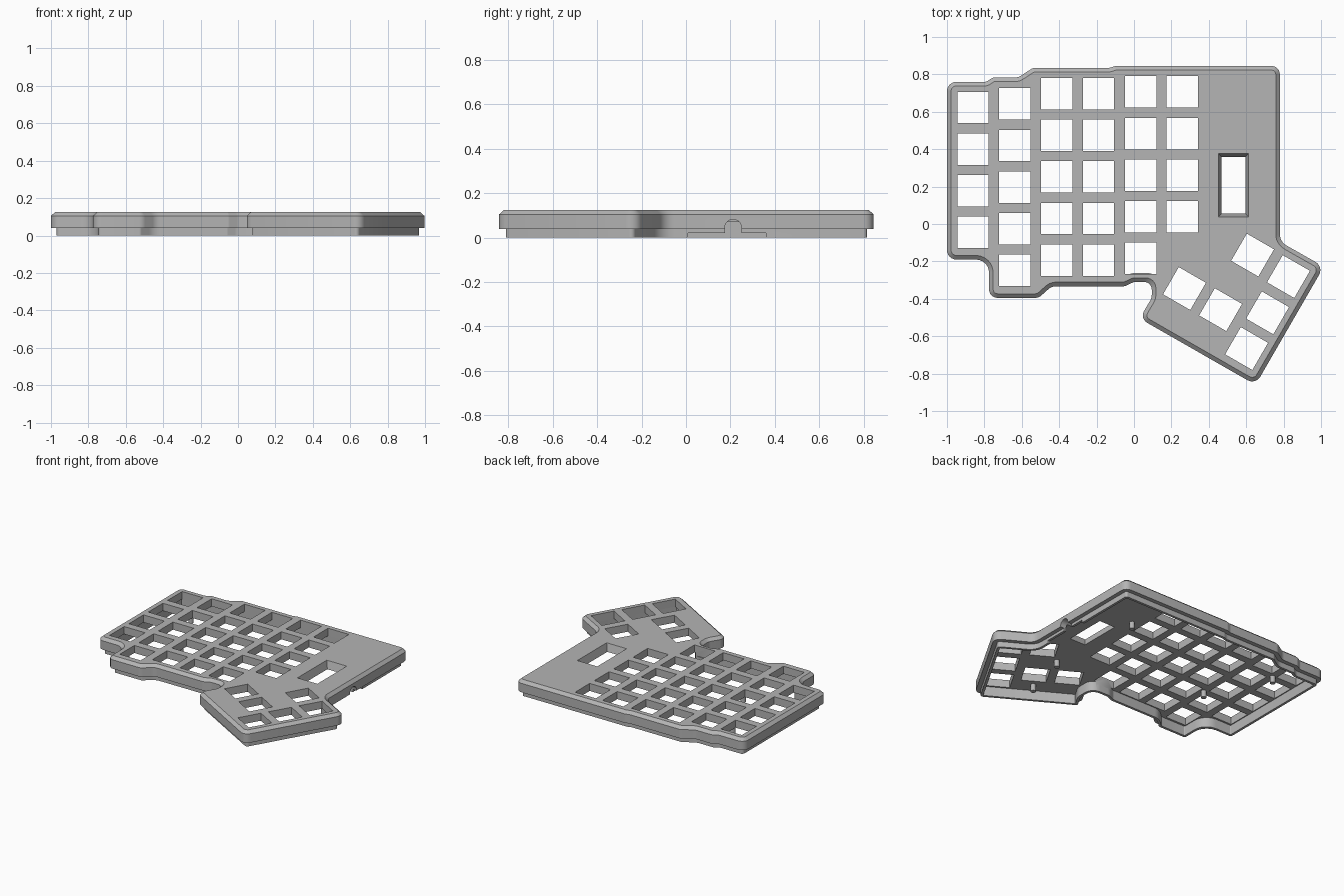
import bpy, bmesh, math
from mathutils import Vector, Matrix

cube = bpy.data.objects.get("Cube")
if cube:
    bpy.data.objects.remove(cube, do_unlink=True)

gray = bpy.data.materials.new("plain gray plastic")
gray.use_nodes = True
COLOR = (0.46, 0.46, 0.46, 1)
gray.diffuse_color = COLOR
gray.node_tree.nodes["Principled BSDF"].inputs["Base Color"].default_value = COLOR

# Case outline, clockwise from the back left: x, y, corner radius
OUTLINE = [
    (-1, .76, .05), (-.79, .76, .03), (-.755, .783, .03), (-.62, .783, .06),
    (-.54, .835, .05), (-.13, .835, .03), (-.1, .845, .03), (.78, .845, .045),
    (.78, -.095, .07), (1.015, -.228, .05), (.65, -.86, .05), (.03, -.505, .045),
    (.095, -.395, .06), (.095, -.31, .07), (0, -.31, .03), (-.05, -.333, .03),
    (-.44, -.333, .06), (-.51, -.395, .05), (-.775, -.395, .045),
    (-.775, -.19, .07), (-1, -.19, .05)]
STEPS = 6


def rounded_loop(inset):
    """Offset the outline inwards and round each corner with an arc."""
    pts = [Vector(p[:2]) for p in OUTLINE]
    n = len(pts)
    corners, turns = [], []
    for i, p in enumerate(pts):
        a = (p - pts[i - 1]).normalized()
        b = (pts[(i + 1) % n] - p).normalized()
        na, nb = Vector((a.y, -a.x)), Vector((b.y, -b.x))
        corners.append(p + (na + nb) * inset / (1 + na.dot(nb)))
        turns.append(a.x * b.y - a.y * b.x)
    loop = []
    for i, p in enumerate(corners):
        back, ahead = corners[i - 1] - p, corners[(i + 1) % n] - p
        convex = turns[i] < 0
        radius = max(OUTLINE[i][2] + (-inset if convex else inset), .006)
        half = back.angle(ahead) / 2
        reach = min(radius / math.tan(half), .48 * back.length, .48 * ahead.length)
        radius = reach * math.tan(half)
        center = p + (back.normalized() + ahead.normalized()).normalized() * radius / math.sin(half)
        start = p + back.normalized() * reach - center
        sweep = (math.pi - 2 * half) * (-1 if convex else 1)
        for k in range(STEPS + 1):
            loop.append(center + Matrix.Rotation(sweep * k / STEPS, 2) @ start)
    return loop


def make_object(name, bm):
    bmesh.ops.recalc_face_normals(bm, faces=bm.faces[:])
    mesh = bpy.data.meshes.new(name)
    bm.to_mesh(mesh)
    bm.free()
    mesh.materials.append(gray)
    ob = bpy.data.objects.new(name, mesh)
    bpy.context.collection.objects.link(ob)
    return ob


def box(bm, center, size, angle=0):
    m = Matrix.Translation(center) @ Matrix.Rotation(angle, 4, 'Z') @ Matrix.Diagonal((*size, 1))
    return bmesh.ops.create_cube(bm, size=1, matrix=m)["verts"]


def cut(target, bm):
    cutter = make_object("cutter", bm)
    cutter.hide_render = True
    mod = target.modifiers.new("cut", 'BOOLEAN')
    mod.operation, mod.solver, mod.object = 'DIFFERENCE', 'EXACT', cutter
    bpy.context.view_layer.objects.active = target
    bpy.ops.object.modifier_apply(modifier=mod.name)
    bpy.data.objects.remove(cutter, do_unlink=True)


# Hollow shell: cavity, lower lip, overhanging rim, chamfered top
PLATE = .07
bm = bmesh.new()
section = [(.048, PLATE), (.048, 0), (.03, 0), (.03, .04), (0, .04), (0, .105), (.022, .125)]
rings = [[bm.verts.new((p.x, p.y, z)) for p in rounded_loop(inset)] for inset, z in section]
for low, high in zip(rings, rings[1:]):
    for i in range(len(low)):
        bm.faces.new((low[i - 1], low[i], high[i], high[i - 1]))
bm.faces.new(rings[0])
bm.faces.new(rings[-1])
case = make_object("case_shell", bm)

# Switch openings: column x, back row y, number of rows
KEY, PITCH = .168, .2225
bm = bmesh.new()
for x, y, rows in [(-.861, .623, 4), (-.637, .642, 5), (-.412, .697, 5),
                   (-.19, .697, 5), (.035, .706, 5), (.257, .706, 4)]:
    for r in range(rows):
        box(bm, (x, y - r * PITCH, .12), (KEY, KEY, .14))
for x, y in [(.634, -.166), (.826, -.281), (.27, -.345),
             (.463, -.458), (.714, -.475), (.602, -.666)]:
    box(bm, (x, y, .12), (KEY, KEY, .14), math.radians(-30))

# Display window with sloping sides
for v in box(bm, (.5325, .207, .095), (.161, .338, .06)):
    if v.co.z < .08:
        v.co.x += math.copysign(.02, .5325 - v.co.x)
        v.co.y += math.copysign(.02, .207 - v.co.y)
        v.co.z = .06
cut(case, bm)

# Shallow step in the lip and the arched cable port
bm = bmesh.new()
box(bm, (.77, .185, 0), (.12, .35, .04))
cut(case, bm)
bm = bmesh.new()
arch = [(.175, -.01), (.25, -.01)]
arch += [(.2125 + .0375 * math.cos(t * math.pi / 10), .045 + .0375 * math.sin(t * math.pi / 10))
         for t in range(11)]
ends = [[bm.verts.new((x, y, z)) for y, z in arch] for x in (.7, .85)]
for i in range(len(arch)):
    bm.faces.new((ends[0][i - 1], ends[0][i], ends[1][i], ends[1][i - 1]))
for end in ends:
    bm.faces.new(end)
cut(case, bm)

# Screw posts under the plate
bm = bmesh.new()
for x, y in [(.476, -.225), (.39, -.57), (-.525, .09), (-.75, .53), (.42, .48)]:
    bmesh.ops.create_cone(bm, cap_ends=True, segments=20, radius1=.018, radius2=.018,
                          depth=.052, matrix=Matrix.Translation((x, y, .046)))
posts = make_object("screw_posts", bm)

for ob in (case, posts):
    bpy.ops.object.select_all(action='DESELECT')
    ob.select_set(True)
    bpy.context.view_layer.objects.active = ob
    bpy.ops.object.shade_smooth_by_angle(angle=math.radians(30))
